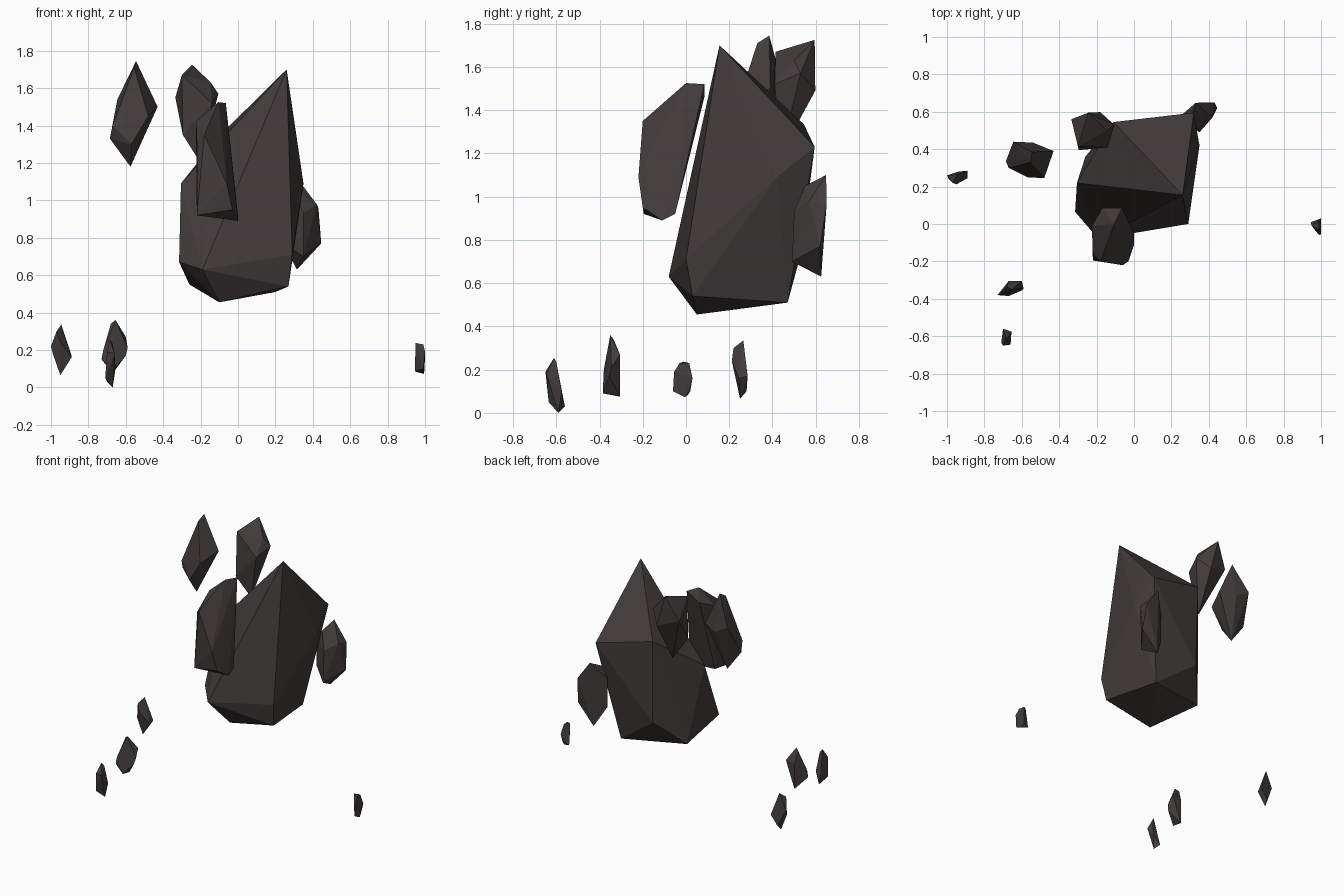
import bpy, bmesh

rock = bpy.data.materials.new("dark brown grey rock")
rock.diffuse_color = (0.055, 0.046, 0.044, 1)


def chunk(name, corners):
    """A faceted rock: the convex hull of a few corner points."""
    bm = bmesh.new()
    for c in corners:
        bm.verts.new(c)
    res = bmesh.ops.convex_hull(bm, input=bm.verts[:])
    loose = {g for g in res["geom_interior"] + res["geom_unused"]
             if isinstance(g, bmesh.types.BMVert)}
    bmesh.ops.delete(bm, geom=list(loose), context='VERTS')
    bmesh.ops.recalc_face_normals(bm, faces=bm.faces[:])
    mesh = bpy.data.meshes.new(name)
    bm.to_mesh(mesh)
    bm.free()
    mesh.materials.append(rock)
    ob = bpy.data.objects.new(name, mesh)
    bpy.context.collection.objects.link(ob)
    return ob


# Large central boulder with a leaning peak
chunk("main_boulder", [
    (0.26, 0.155, 1.70),
    (-0.11, 0.545, 1.335), (0.32, 0.595, 1.23), (0.35, 0.42, 1.09), (-0.305, 0.22, 1.09),
    (0.29, 0.0, 0.71), (-0.19, -0.08, 0.63), (-0.315, 0.065, 0.67), (-0.10, 0.53, 0.73),
    (-0.10, 0.05, 0.455), (0.27, 0.03, 0.54), (0.20, 0.47, 0.51), (-0.26, 0.36, 0.55)])

# Slab leaning on the front
chunk("front_slab", [
    (-0.105, 0.0, 1.525), (-0.065, 0.085, 1.52), (-0.17, 0.085, 1.46), (-0.225, -0.01, 1.42),
    (-0.18, -0.20, 1.35), (-0.22, -0.16, 1.32), (-0.06, -0.22, 1.09), (-0.03, -0.20, 0.95),
    (-0.22, -0.195, 0.92), (0.0, -0.11, 0.89), (-0.20, -0.05, 0.93), (0.0, -0.05, 0.92)])

# Splinter at the upper back
chunk("back_splinter", [
    (-0.245, 0.595, 1.725), (-0.30, 0.415, 1.67), (-0.335, 0.56, 1.55), (-0.145, 0.50, 1.63),
    (-0.105, 0.53, 1.57), (-0.14, 0.41, 1.52), (-0.295, 0.395, 1.35), (-0.18, 0.598, 1.49),
    (-0.20, 0.44, 1.20)])

# Floating splinter on the upper left
chunk("left_splinter", [
    (-0.545, 0.385, 1.745), (-0.555, 0.33, 1.71), (-0.645, 0.44, 1.54), (-0.54, 0.435, 1.48),
    (-0.43, 0.39, 1.50), (-0.48, 0.245, 1.45), (-0.57, 0.25, 1.30), (-0.685, 0.335, 1.33),
    (-0.67, 0.30, 1.40), (-0.575, 0.34, 1.18)])

# Splinter low on the back right
chunk("right_splinter", [
    (0.33, 0.648, 1.10), (0.30, 0.55, 1.05), (0.42, 0.57, 0.98), (0.43, 0.65, 0.96),
    (0.445, 0.62, 0.77), (0.315, 0.625, 0.63), (0.35, 0.49, 0.70), (0.35, 0.50, 0.93),
    (0.24, 0.57, 0.98), (0.24, 0.57, 0.77)])

# Small fragments near the ground
chunk("fragment_far_left", [
    (-0.945, 0.265, 0.335), (-0.97, 0.22, 0.30), (-1.0, 0.26, 0.22), (-0.99, 0.24, 0.18),
    (-0.95, 0.212, 0.24), (-0.89, 0.245, 0.16), (-0.89, 0.285, 0.17), (-0.94, 0.28, 0.10),
    (-0.95, 0.25, 0.065)])
chunk("fragment_left", [
    (-0.655, -0.35, 0.36), (-0.68, -0.335, 0.34), (-0.73, -0.38, 0.15), (-0.72, -0.38, 0.20),
    (-0.60, -0.305, 0.27), (-0.59, -0.345, 0.21), (-0.60, -0.355, 0.17), (-0.67, -0.305, 0.075),
    (-0.67, -0.385, 0.09), (-0.67, -0.305, 0.26)])
chunk("fragment_front", [
    (-0.685, -0.61, 0.255), (-0.67, -0.60, 0.235), (-0.70, -0.65, 0.19), (-0.66, -0.645, 0.18),
    (-0.71, -0.635, 0.05), (-0.70, -0.56, 0.03), (-0.67, -0.59, 0.0), (-0.655, -0.575, 0.10)])
chunk("fragment_right", [
    (0.95, -0.01, 0.237), (0.985, 0.015, 0.23), (0.99, -0.03, 0.23), (1.0, -0.055, 0.19),
    (1.0, 0.03, 0.16), (0.945, 0.01, 0.085), (0.995, -0.005, 0.072), (0.99, -0.06, 0.10),
    (0.99, 0.02, 0.10)])
